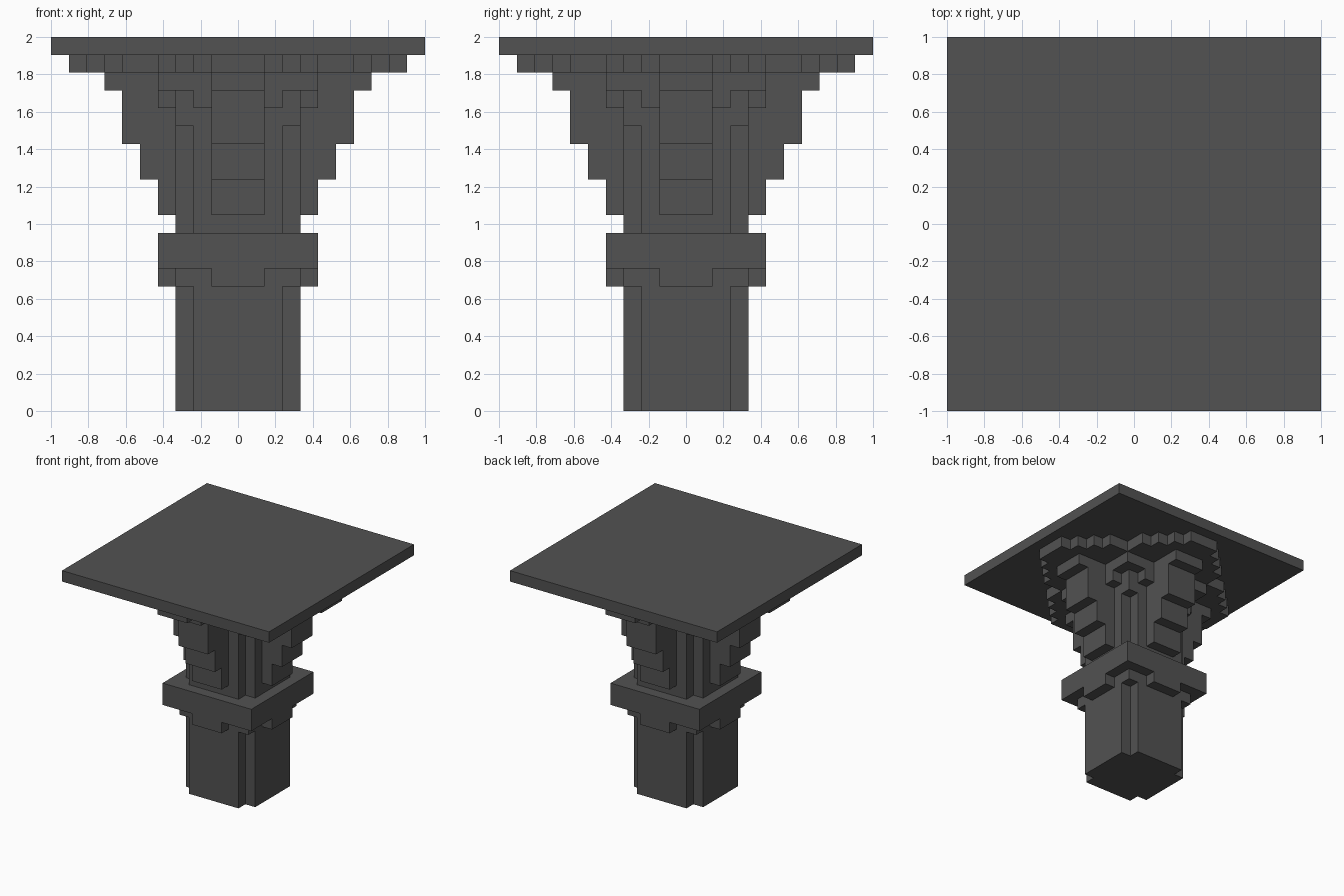
import bpy
import bmesh
from math import pi
from mathutils import Matrix, Vector

U = 2 / 21  # one block of the grid the column is built on

if "Cube" in bpy.data.objects:
    bpy.data.objects.remove(bpy.data.objects["Cube"], do_unlink=True)

stone = bpy.data.materials.new("dark grey stone")
stone.use_nodes = True
grey = (0.085, 0.085, 0.085, 1)
stone.diffuse_color = grey
stone.node_tree.nodes["Principled BSDF"].inputs["Base Color"].default_value = grey


def extrude(name, points, direction, turn=0):
    """Extrude a flat outline (in blocks) into a closed, flat-shaded solid."""
    bm = bmesh.new()
    face = bm.faces.new([bm.verts.new(Vector(p) * U) for p in points])
    grown = bmesh.ops.extrude_face_region(bm, geom=[face], use_keep_orig=True)["geom"]
    verts = [g for g in grown if isinstance(g, bmesh.types.BMVert)]
    bmesh.ops.translate(bm, verts=verts, vec=Vector(direction) * U)
    bmesh.ops.rotate(bm, verts=bm.verts, matrix=Matrix.Rotation(turn, 3, "Z"))
    bmesh.ops.recalc_face_normals(bm, faces=bm.faces)
    mesh = bpy.data.meshes.new(name)
    bm.to_mesh(mesh)
    bm.free()
    mesh.materials.append(stone)
    obj = bpy.data.objects.new(name, mesh)
    bpy.context.collection.objects.link(obj)


def layer(name, bottom, top, corners):
    """Slab whose stepped outline repeats the given outer corners on all four quarters."""
    quarter = []
    for i, (x, y) in enumerate(corners):
        if i:
            quarter.append((x, corners[i - 1][1]))  # inner corner of the step
        quarter.append((x, y))
    outline = []
    for _ in range(4):
        outline += [(x, y, bottom) for x, y in quarter]
        quarter = [(-y, x) for x, y in quarter]
    extrude(name, outline, (0, 0, top - bottom))


notched = [(3.5, 2.5), (2.5, 3.5)]

# Lower shaft and collar
layer("lower_shaft", 0, 7, notched)
layer("collar_drops", 7, 8, [(4.5, 1.5), (3.5, 3.5), (1.5, 4.5)])
layer("collar", 8, 10, [(4.5, 4.5)])

# Upper shaft widening towards the top
layer("upper_shaft", 10, 16, notched)
layer("shaft_head", 16, 17, [(3.5, 3.5)])
layer("head_step", 17, 18, [(4.5, 2.5), (3.5, 3.5), (2.5, 4.5)])
layer("head_block", 18, 19, [(4.5, 4.5)])

# Stepped brackets on the four sides
steps = [(4.5, 11), (5.5, 13), (6.5, 15), (7.5, 18)]
profile = [(3.5, 19), (3.5, 11)]
for (reach, z), z_next in zip(steps, (13, 15, 18, 19)):
    profile += [(reach, z), (reach, z_next)]
for i, side in enumerate(("left", "back", "right", "front")):
    extrude(side + "_bracket", [(r, -1.5, z) for r, z in profile], (0, 3, 0), i * pi / 2)

# Stepped cornice and square top slab
layer("cornice", 19, 20, [(9.5, 1.5), (8.5, 2.5), (7.5, 3.5), (6.5, 4.5),
                          (4.5, 6.5), (3.5, 7.5), (2.5, 8.5), (1.5, 9.5)])
layer("top_slab", 20, 21, [(10.5, 10.5)])
